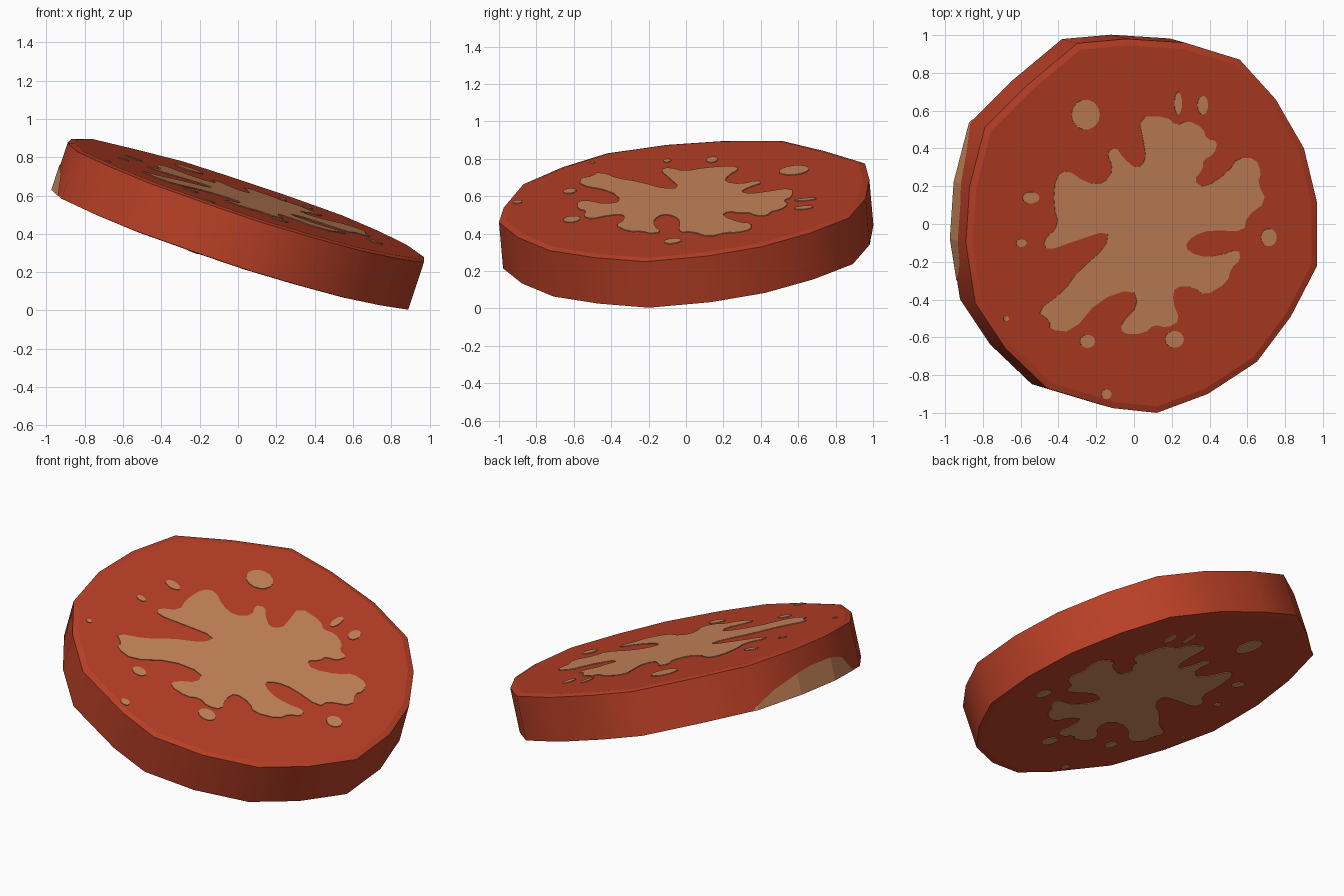
import bpy, bmesh, math
from mathutils import Vector

if "Cube" in bpy.data.objects:
    bpy.data.objects.remove(bpy.data.objects["Cube"])


def srgb(r, g, b):
    f = lambda c: c / 12.92 if c <= 0.04045 else ((c + 0.055) / 1.055) ** 2.4
    return (f(r / 255), f(g / 255), f(b / 255), 1)


def material(name, rgb):
    m = bpy.data.materials.new(name)
    m.diffuse_color = srgb(*rgb)
    m.use_nodes = True
    m.node_tree.nodes["Principled BSDF"].inputs["Base Color"].default_value = m.diffuse_color
    return m


RED = material("brick red", (186, 64, 38))
TAN = material("light tan", (203, 135, 92))

# tilted plane of the upper rim, and the slice's thickness vector
SX, SY = -0.33, 0.09
N = Vector((-SX, -SY, 1)).normalized()
THICK = N * 0.26


def on_plane(x, y):
    return Vector((x, y, 0.25 + SX * (x - 0.97) + SY * (y + 0.22)))


# uneven rim of the slice, seen from above
RIM = [(.97, .11), (.97, -.22), (.83, -.49), (.65, -.73), (.39, -.9), (.12, -1),
       (-.11, -.975), (-.46, -.87), (-.68, -.66), (-.84, -.42), (-.89, -.1),
       (-.87, .2), (-.79, .51), (-.56, .74), (-.3, .957), (-.04, .98),
       (.27, .96), (.56, .87), (.75, .66), (.9, .4)][::-1]
RIM_TOP = [on_plane(x, y) for x, y in RIM]
MID = sum(RIM_TOP, Vector()) / len(RIM_TOP)
LIP = 0.01


def finish(bm, name, mat):
    bmesh.ops.recalc_face_normals(bm, faces=bm.faces)
    me = bpy.data.meshes.new(name)
    bm.to_mesh(me)
    bm.free()
    me.materials.append(mat)
    ob = bpy.data.objects.new(name, me)
    bpy.context.collection.objects.link(ob)
    return ob


# slice body: two caps, two narrow bevels and the side wall
bm = bmesh.new()
inner = [MID + (p - MID) * 0.965 for p in RIM_TOP]
loops = [[p + N * LIP for p in inner], RIM_TOP,
         [p - THICK for p in RIM_TOP], [p - THICK - N * LIP * 0.5 for p in inner]]
rings = [[bm.verts.new(p) for p in loop] for loop in loops]
n = len(RIM)
for k in range(3):
    for i in range(n):
        j = (i + 1) % n
        f = bm.faces.new((rings[k][i], rings[k + 1][i], rings[k + 1][j], rings[k][j]))
        f.smooth = True
bm.faces.new(rings[0])
bm.faces.new(rings[3])
for ring in rings:
    for i in range(n):
        bm.edges.get((ring[i], ring[(i + 1) % n])).smooth = False
finish(bm, "slice_body", RED)

# outline of the big splash
SPLASH = [(.02, .57), (.17, .57), (.22, .52), (.28, .55), (.36, .51), (.38, .45), (.44, .44),
          (.42, .37), (.36, .34), (.36, .29), (.31, .23), (.37, .19), (.5, .28), (.54, .35),
          (.64, .35), (.67, .27), (.65, .22), (.7, .12), (.59, .04), (.58, -.04), (.4, -.03),
          (.31, -.06), (.26, -.12), (.33, -.17), (.44, -.17), (.55, -.13), (.56, -.19),
          (.51, -.23), (.49, -.31), (.37, -.38), (.31, -.33), (.21, -.33), (.2, -.41),
          (.24, -.51), (.17, -.55), (.1, -.53), (.05, -.58), (-.07, -.58), (-.07, -.52),
          (.02, -.43), (-.01, -.34), (-.19, -.4), (-.33, -.57), (-.45, -.56), (-.45, -.51),
          (-.52, -.46), (-.38, -.36), (-.3, -.25), (-.15, -.12), (-.14, -.03), (-.32, -.09),
          (-.46, -.14), (-.49, -.09), (-.4, -.01), (-.43, .1), (-.42, .25), (-.36, .29),
          (-.26, .22), (-.17, .21), (-.11, .29), (-.15, .38), (-.1, .41), (-.06, .35),
          (.01, .29), (.06, .34), (.05, .42)]
# small drops: x, y, half width, half height
DROPS = [(-.26, .58, .075, .08), (-.55, .14, .045, .03), (-.6, -.1, .027, .02),
         (-.68, -.5, .014, .014), (-.25, -.62, .04, .035), (-.15, -.9, .027, .025),
         (.21, -.61, .05, .045), (.71, -.07, .042, .047), (.23, .64, .02, .06),
         (.36, .63, .028, .05)]


def rounded(pts):
    out = []
    for (ax, ay), (bx, by) in zip(pts, pts[1:] + pts[:1]):
        out += [(ax * .75 + bx * .25, ay * .75 + by * .25),
                (ax * .25 + bx * .75, ay * .25 + by * .75)]
    return out


outlines = [rounded(SPLASH)]
for x, y, w, h in DROPS:
    outlines.append([(x + w * math.cos(a), y + h * math.sin(a))
                     for a in (math.tau * i / 14 for i in range(14))])


def face_marks(name, offset, out):
    """Thin closed plates lying on one cap."""
    bm = bmesh.new()
    for pts in outlines:
        f = bm.faces.new([bm.verts.new(on_plane(x, y) + offset) for x, y in pts])
        ext = bmesh.ops.extrude_face_region(bm, geom=[f], use_keep_orig=True)
        verts = [g for g in ext["geom"] if isinstance(g, bmesh.types.BMVert)]
        bmesh.ops.translate(bm, verts=verts, vec=out * 0.004)
    bmesh.ops.triangulate(bm, faces=bm.faces)
    finish(bm, name, TAN)


face_marks("top_splash", N * LIP, N)
face_marks("bottom_splash", -THICK - N * LIP * 0.5, -N)

# stain creeping up the left side wall: rim position, share of the wall height
STAIN = [(7.0, .1), (7.4, .3), (8, .48), (8.4, .53), (9, .52), (9.4, .4), (9.7, .01)]
bm = bmesh.new()
cols = []
for s, h in [(6.9, .01)] + STAIN:
    i = int(s)
    p = RIM_TOP[i].lerp(RIM_TOP[i + 1], s - i)
    p = p + (p - MID).normalized() * 0.004
    cols.append([bm.verts.new(p - THICK), bm.verts.new(p - THICK * (1 - h))])
for a, b in zip(cols, cols[1:]):
    bm.faces.new((a[0], a[1], b[1], b[0]))
finish(bm, "side_stain", TAN)
# outward direction of the open stain strip
me = bpy.data.objects["side_stain"].data
if me.polygons[3].normal.dot(me.polygons[3].center - (MID - THICK / 2)) < 0:
    me.flip_normals()
